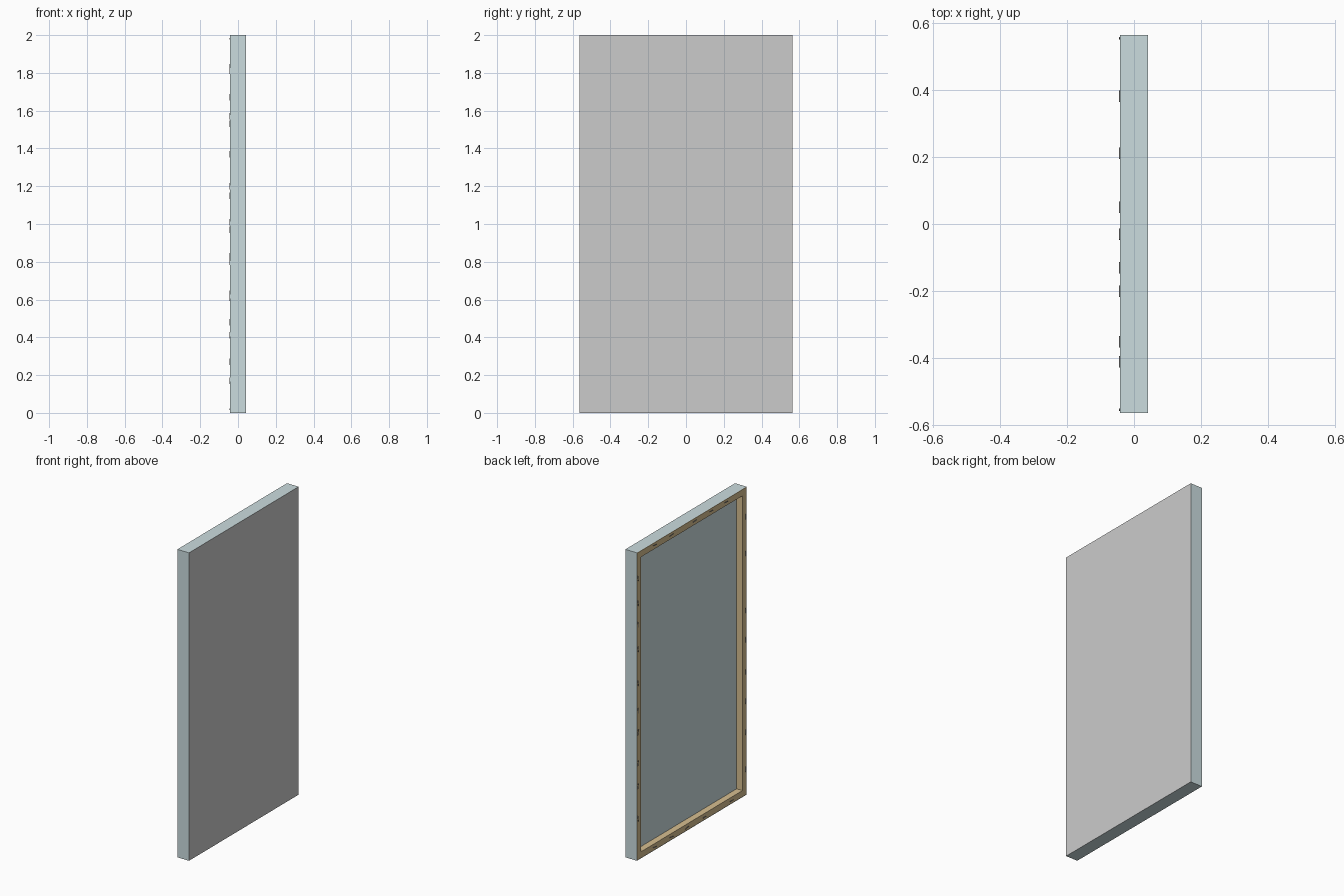
import bpy, bmesh, math, random
from mathutils import Matrix, Vector

if "Cube" in bpy.data.objects:
    bpy.data.objects.remove(bpy.data.objects["Cube"])

random.seed(4)
W, H, D = 0.5625, 1.0, 0.042      # half width, half height, half thickness
RIM, BAR, FLOOR = 0.002, 0.043, 0.0


def material(name, rgb):
    m = bpy.data.materials.new(name)
    m.diffuse_color = (*rgb, 1)
    m.use_nodes = True
    m.node_tree.nodes["Principled BSDF"].inputs["Base Color"].default_value = m.diffuse_color
    return m


def finish(name, bm, mat=None):
    bmesh.ops.recalc_face_normals(bm, faces=bm.faces)
    me = bpy.data.meshes.new(name)
    bm.to_mesh(me)
    bm.free()
    ob = bpy.data.objects.new(name, me)
    bpy.context.collection.objects.link(ob)
    if mat:
        me.materials.append(mat)
    return ob


def box(bm, centre, size, turn=0):
    m = (Matrix.Translation(centre) @ Matrix.Rotation(turn, 4, 'X')
         @ Matrix.Diagonal((*size, 1)))
    bmesh.ops.create_cube(bm, size=1, matrix=m)


canvas_mat = material("canvas", (0.60, 0.72, 0.74))
wood_mat = material("wood", (0.68, 0.52, 0.28))
metal_mat = material("metal", (0.2, 0.2, 0.2))

# stretched canvas: a shallow tray open at the back
bm = bmesh.new()
box(bm, (-0.0005, 0, H), (2 * D - 0.001, 2 * W, 2 * H))
back = min(bm.faces, key=lambda f: f.calc_center_median().x)
bmesh.ops.inset_individual(bm, faces=[back], thickness=RIM)
bmesh.ops.translate(bm, verts=back.verts, vec=(D + FLOOR, 0, 0))
finish("canvas", bm, canvas_mat)

# picture surface on the front of the canvas
bm = bmesh.new()
box(bm, (D - 0.0005, 0, H), (0.001, 2 * W, 2 * H))
finish("picture", bm)


# stretcher bars with mitred ends
def bar(name, a, b):
    a, b = Vector(a), Vector(b)
    inner = [Vector((math.copysign(W - BAR, p.x), math.copysign(H - BAR, p.y)))
             for p in (b, a)]
    bm = bmesh.new()
    vs = [bm.verts.new((-D, p.x, p.y + H)) for p in (a, b, *inner)]
    face = bm.faces.new(vs)
    new = bmesh.ops.extrude_face_region(bm, geom=[face])["geom"]
    bmesh.ops.translate(bm, verts=[v for v in new if isinstance(v, bmesh.types.BMVert)],
                        vec=(D + FLOOR, 0, 0))
    finish(name, bm, wood_mat)


w, h = W - RIM, H - RIM
corners = [(-w, -h), (w, -h), (w, h), (-w, h)]
for i, part in enumerate(("bottom", "left", "top", "right")):
    bar(part + "_stretcher_bar", corners[i], corners[(i + 1) % 4])


# staples along the back edges, slightly crooked
def staple(bm, y, z, turn):
    turn += random.uniform(-0.15, 0.15)
    box(bm, (-D - 0.0015, y, z), (0.003, 0.004, 0.034), turn)
    for s in (-1, 1):
        off = Matrix.Rotation(turn, 3, 'X') @ Vector((0, 0, s * 0.015))
        box(bm, Vector((-D + 0.003, y, z)) + off, (0.01, 0.003, 0.003), turn)


bm = bmesh.new()
edge = 0.0095
for z in (1.83, 1.67, 1.53, 1.37, 1.15, 0.97, 0.83, 0.63, 0.48, 0.27):
    staple(bm, W - edge, z, 0)
for z in (1.81, 1.57, 1.2, 1.01, 0.8, 0.61, 0.41, 0.17):
    staple(bm, -W + edge, z, 0)
for y in (0.38, 0.21, -0.03, -0.2, -0.35):
    staple(bm, y, 2 * H - edge - 0.01, math.pi / 2)
for y in (0.38, 0.21, 0.05, -0.13, -0.41):
    staple(bm, y, edge + 0.01, math.pi / 2)
finish("staples", bm, metal_mat)
